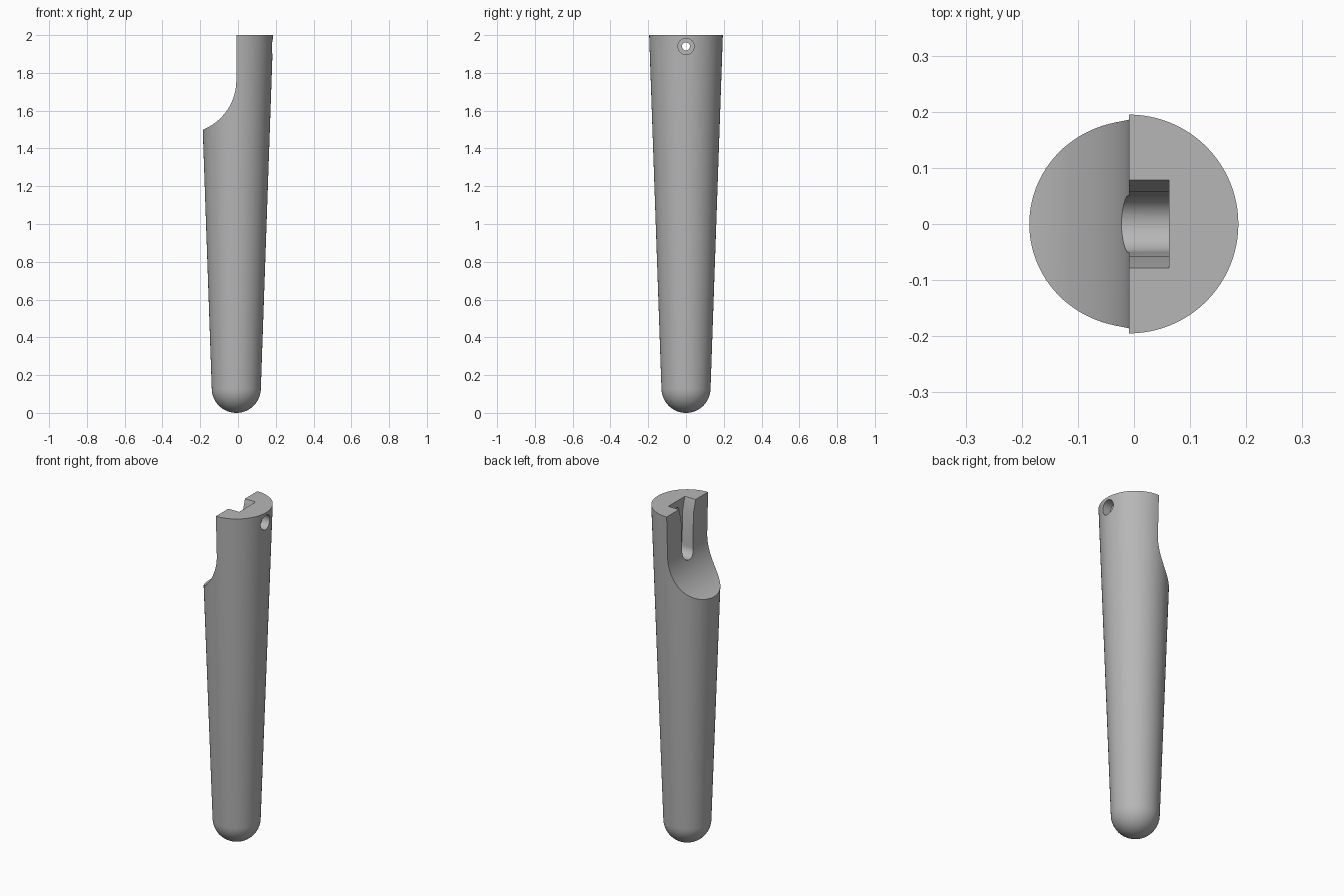
import bpy, bmesh, math
from mathutils import Matrix, Vector

cube = bpy.data.objects.get("Cube")
if cube:
    bpy.data.objects.remove(cube, do_unlink=True)

AXIS = -0.009          # centre line of the tapered body
HEIGHT = 2.0
TIP_R, TOP_R = 0.13, 0.195

grey = bpy.data.materials.new("satin_grey")
grey.use_nodes = True
tone = (0.47, 0.47, 0.47, 1)
grey.diffuse_color = tone
grey.node_tree.nodes["Principled BSDF"].inputs["Base Color"].default_value = tone


def make_object(name, bm):
    bmesh.ops.recalc_face_normals(bm, faces=bm.faces[:])
    mesh = bpy.data.meshes.new(name)
    bm.to_mesh(mesh)
    bm.free()
    mesh.materials.append(grey)
    obj = bpy.data.objects.new(name, mesh)
    bpy.context.collection.objects.link(obj)
    return obj


def lathe(name, profile, segments):
    """Spin (radius, z) points round the body's centre line."""
    bm = bmesh.new()
    verts = [bm.verts.new((AXIS + r, 0, z)) for r, z in profile]
    edges = [bm.edges.new(pair) for pair in zip(verts, verts[1:])]
    bmesh.ops.spin(bm, geom=verts + edges, cent=(AXIS, 0, 0), axis=(0, 0, 1),
                   angle=math.tau, steps=segments)
    bmesh.ops.remove_doubles(bm, verts=bm.verts[:], dist=1e-5)
    return make_object(name, bm)


def prism(name, points, offset):
    """Extrude a closed outline of 3D points along offset."""
    bm = bmesh.new()
    face = bm.faces.new([bm.verts.new(p) for p in points])
    new = bmesh.ops.extrude_face_region(bm, geom=[face])["geom"]
    bmesh.ops.translate(bm, vec=Vector(offset),
                        verts=[v for v in new if isinstance(v, bmesh.types.BMVert)])
    return make_object(name, bm)


def bore(name, radius, x0, x1, z):
    """Cylinder lying along x."""
    bm = bmesh.new()
    place = Matrix.Translation(((x0 + x1) / 2, 0, z)) @ Matrix.Rotation(math.pi / 2, 4, 'Y')
    bmesh.ops.create_cone(bm, cap_ends=True, segments=32, radius1=radius,
                          radius2=radius, depth=x1 - x0, matrix=place)
    return make_object(name, bm)


def arc(cx, cz, r, start, end, steps):
    angles = [math.radians(start + (end - start) * i / steps) for i in range(steps + 1)]
    return [(cx + r * math.cos(a), cz + r * math.sin(a)) for a in angles]


# Tapered body with a hemispherical lower end
dome = arc(0, TIP_R, TIP_R, -90, 0, 16)
dome[0] = (0, 0)
body = lathe("tapered_handle", dome + [(TOP_R, HEIGHT), (0, HEIGHT)], 96)

# Flat half cut that sweeps out through a concave arc
scoop_r, scoop_z = 0.28, 1.76
scoop = arc(AXIS - scoop_r, scoop_z, scoop_r, 0, -90, 32)
outline = [(AXIS, 2.2)] + scoop + [(-0.5, scoop[-1][1]), (-0.5, 2.2)]
scoop_cutter = prism("scoop_cutter", [(x, -0.4, z) for x, z in outline], (0, 0.8, 0))

# Round-bottomed slot, flared at its mouth
flare = [(0.078, HEIGHT), (0.058, 1.93)]
slot = ([(0.078, 2.1)] + flare + arc(0, 1.725, 0.05, 0, -180, 24)
        + [(-y, z) for y, z in reversed(flare)] + [(-0.078, 2.1)])
slot_cutter = prism("slot_cutter", [(-0.3, y, z) for y, z in slot], (0.362, 0, 0))

# Stepped cross hole from the rounded side into the slot
cutters = [scoop_cutter, slot_cutter,
           bore("hole_cutter", 0.021, 0.0, 0.3, 1.94),
           bore("recess_cutter", 0.043, 0.13, 0.3, 1.94)]

bpy.context.view_layer.objects.active = body
for cutter in cutters:
    mod = body.modifiers.new(cutter.name, 'BOOLEAN')
    mod.operation = 'DIFFERENCE'
    mod.solver = 'EXACT'
    mod.object = cutter
    cutter.hide_render = True
    bpy.ops.object.modifier_apply(modifier=mod.name)
    bpy.data.objects.remove(cutter, do_unlink=True)

# Smooth curved surfaces, crisp cut edges
bpy.ops.object.select_all(action='DESELECT')
body.select_set(True)
bpy.ops.object.shade_smooth_by_angle(angle=math.radians(25))
